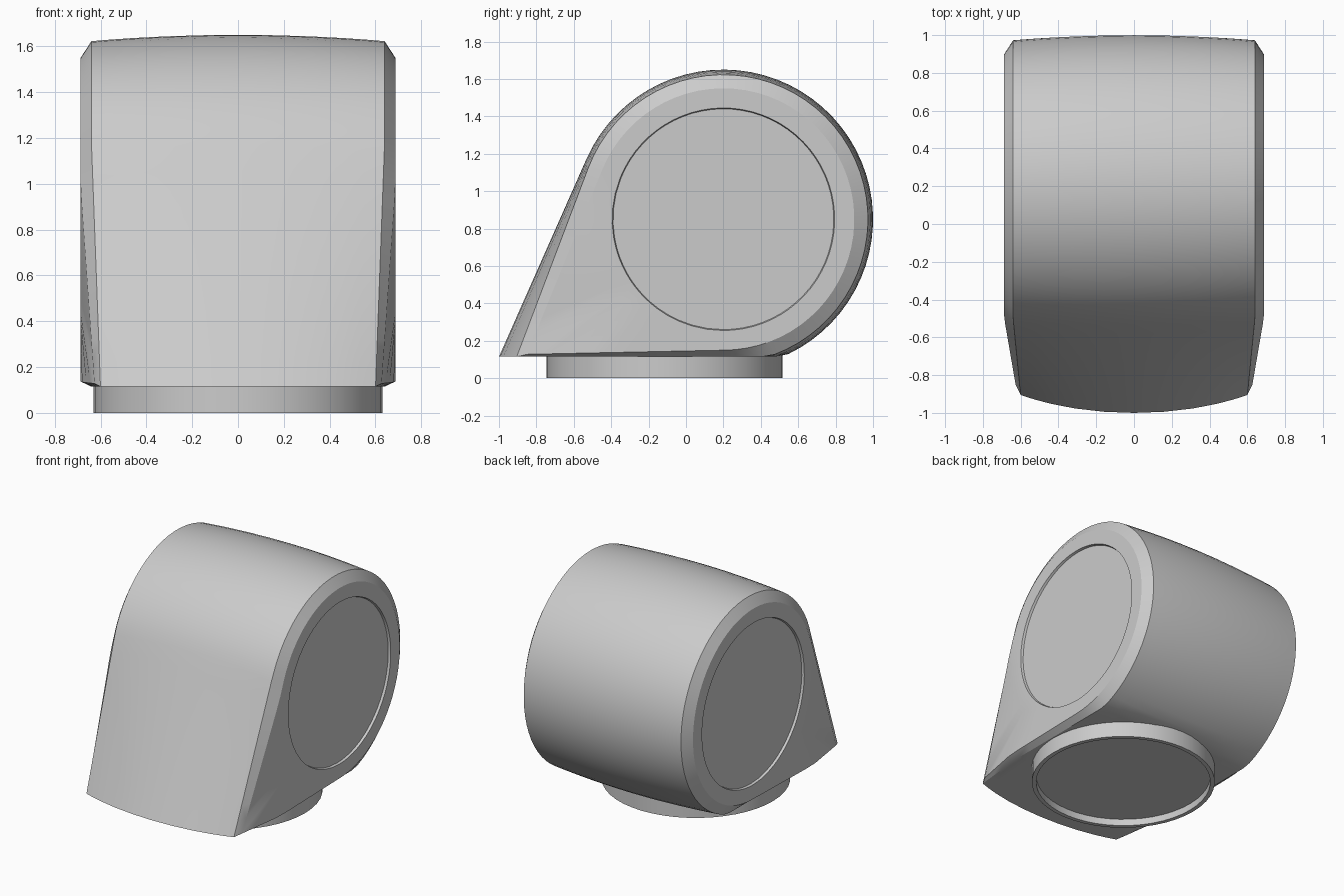
import bpy, bmesh
from math import sin, cos, pi, hypot, atan2, acos, radians

if "Cube" in bpy.data.objects:
    bpy.data.objects.remove(bpy.data.objects["Cube"])

CY, CZ = 0.2, 0.85          # axis of the round drum
FLOOR = 0.115               # underside of the housing
ARC, FRONT, UNDER = 48, 10, 10


def finish(name, bm):
    bmesh.ops.recalc_face_normals(bm, faces=bm.faces)
    mesh = bpy.data.meshes.new(name)
    bm.to_mesh(mesh)
    bm.free()
    ob = bpy.data.objects.new(name, mesh)
    bpy.context.collection.objects.link(ob)
    bpy.ops.object.select_all(action='DESELECT')
    bpy.context.view_layer.objects.active = ob
    ob.select_set(True)
    return ob


def bridge(bm, rings):
    for a, b in zip(rings, rings[1:]):
        n = len(a)
        for i in range(n):
            j = (i + 1) % n
            bm.faces.new((a[i], a[j], b[j], b[i]))


def teardrop(r, tip_y, tip_z):
    """Drum outline with a tangent front slope running down to the tip."""
    dy, dz = tip_y - CY, tip_z - CZ
    d = hypot(dy, dz)
    end = atan2(dz, dy) % (2 * pi) - acos(r / d)
    pts = []
    for i in range(ARC + 1):
        a = -pi / 2 + (end + pi / 2) * i / ARC
        pts.append((CY + r * cos(a), max(CZ + r * sin(a), FLOOR)))
    for start, stop, n in ((pts[-1], (tip_y, tip_z), FRONT + 1),
                           ((tip_y, tip_z), pts[0], UNDER)):
        for i in range(1, n):
            t = i / (n - 1) if n == FRONT + 1 else i / n
            pts.append((start[0] + (stop[0] - start[0]) * t,
                        start[1] + (stop[1] - start[1]) * t))
    return pts


def tapered(x, k, pts):
    """Narrow the sides towards the front edge."""
    return [(x * (1 - k * max(0, (-0.5 - y) / 0.36)), y, z) for y, z in pts]


# Housing: half lofted across x, then mirrored
sections = []
for x in (0, 0.16, 0.32, 0.46, 0.56, 0.64):
    s = (x / 0.64) ** 2
    sections.append(tapered(x, 0.055 * s,
                            teardrop(0.8 - 0.027 * s, -1 + 0.095 * s, FLOOR)))
side = teardrop(0.7, -0.85, 0.128)
sections.append(tapered(0.687, 0.09, side))

# Flat side with a shallow round recess
angles = [atan2(z - CZ, y - CY) for y, z in side]
for x, r in ((0.687, 0.69), (0.687, 0.595), (0.67, 0.59)):
    sections.append([(x, CY + r * cos(a), CZ + r * sin(a)) for a in angles])

bm = bmesh.new()
rings = [[bm.verts.new(p) for p in sec] for sec in sections]
bridge(bm, rings)
bm.faces.new(rings[-1])
housing = finish("housing", bm)
mirror = housing.modifiers.new("mirror", 'MIRROR')
mirror.use_clip = True
bpy.ops.object.modifier_apply(modifier="mirror")
bpy.ops.object.shade_smooth_by_angle(angle=radians(25))

# Round foot with a recessed underside
bm = bmesh.new()
rings = [[bm.verts.new((r * cos(2 * pi * i / 48), -0.115 + r * sin(2 * pi * i / 48), z))
          for i in range(48)]
         for r, z in ((0.63, 0.125), (0.63, 0), (0.6, 0), (0.6, 0.05))]
bridge(bm, rings)
bm.faces.new(rings[0])
bm.faces.new(rings[-1])
finish("foot", bm)
bpy.ops.object.shade_smooth_by_angle(angle=radians(30))
